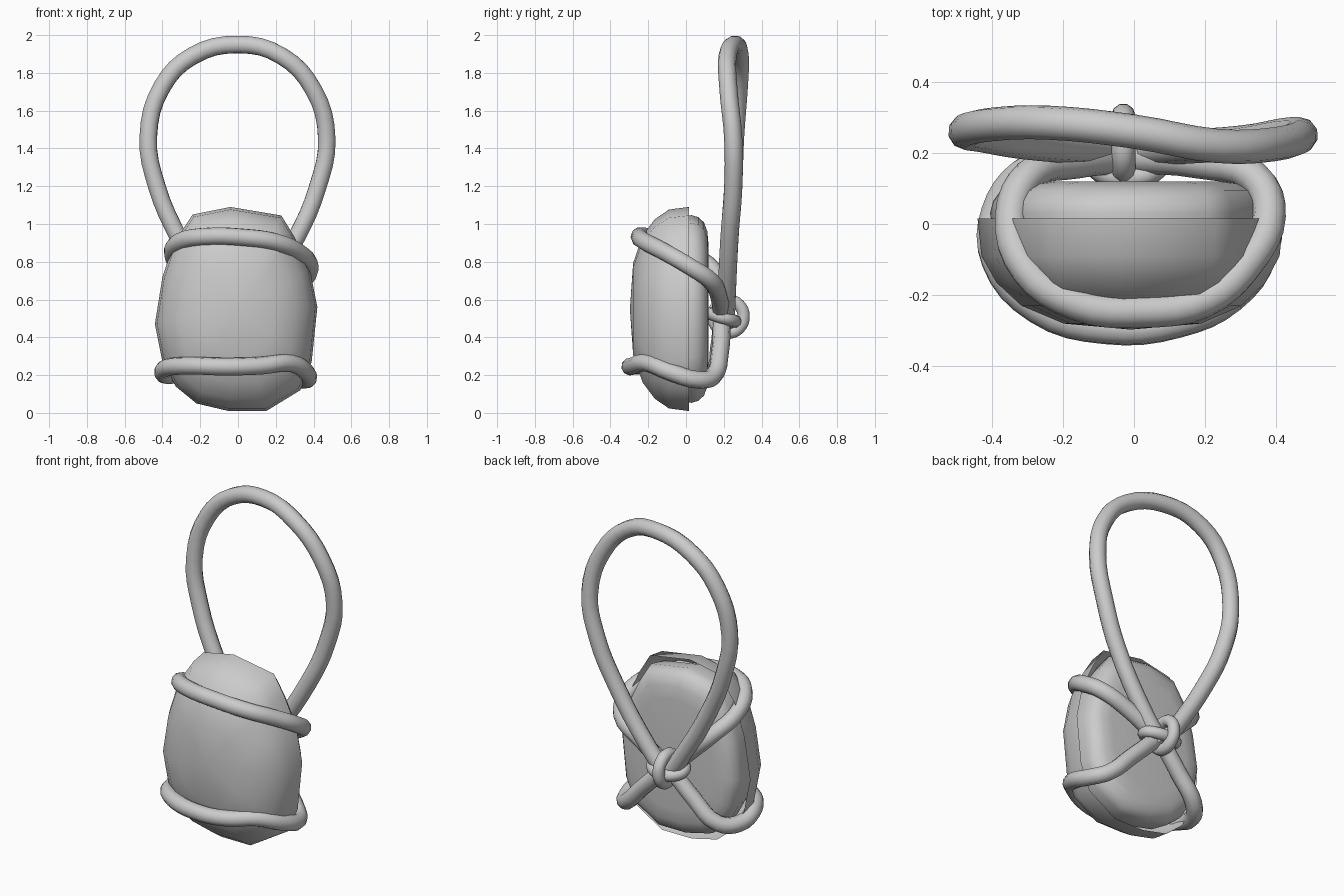
import bpy, bmesh
from math import sin, cos, pi

# Stone outline in x, z, seen from the front
OUTLINE = [(-0.04, 1.09), (0.23, 1.045), (0.30, 0.93), (0.38, 0.76), (0.42, 0.56),
           (0.39, 0.27), (0.33, 0.12), (0.15, 0.01), (-0.05, 0.01), (-0.22, 0.05),
           (-0.33, 0.14), (-0.40, 0.27), (-0.44, 0.47), (-0.40, 0.72), (-0.34, 0.90),
           (-0.24, 1.05)]


def dome(name, rings, tip_y, smooth_levels=0):
    """Scaled copies of the outline stacked along y, closed by a tip."""
    bm = bmesh.new()
    loops = [[bm.verts.new((x * s, y, 0.55 + (z - 0.55) * s)) for x, z in OUTLINE]
             for s, y in rings]
    n = len(OUTLINE)
    for a, b in zip(loops, loops[1:]):
        for i in range(n):
            bm.faces.new((a[i], a[(i + 1) % n], b[(i + 1) % n], b[i]))
    tip = bm.verts.new((-0.01, tip_y, 0.55))
    for i in range(n):
        bm.faces.new((loops[-1][i], loops[-1][(i + 1) % n], tip))
    bmesh.ops.recalc_face_normals(bm, faces=bm.faces)
    for f in bm.faces:
        f.smooth = True
    mesh = bpy.data.meshes.new(name)
    bm.to_mesh(mesh)
    bm.free()
    ob = bpy.data.objects.new(name, mesh)
    bpy.context.collection.objects.link(ob)
    return ob


def rope(name, pts, radius, closed=False):
    cu = bpy.data.curves.new(name, 'CURVE')
    cu.dimensions = '3D'
    cu.bevel_depth = radius
    cu.bevel_resolution = 3
    cu.resolution_u = 4
    cu.use_fill_caps = True
    sp = cu.splines.new('BEZIER')
    sp.bezier_points.add(len(pts) - 1)
    for bp, p in zip(sp.bezier_points, pts):
        bp.co = p
        bp.handle_left_type = bp.handle_right_type = 'AUTO'
    sp.use_cyclic_u = closed
    sp.use_smooth = True
    ob = bpy.data.objects.new(name, cu)
    bpy.context.collection.objects.link(ob)
    return ob


# Open front shell
dome("front_shell", [(1, 0.015), (0.975, -0.09), (0.88, -0.165), (0.72, -0.23),
                     (0.45, -0.28)], -0.297)

# Smaller rounded body showing at the back
dome("back_body", [(0.88, -0.08), (0.92, 0.03), (0.90, 0.065), (0.85, 0.095),
                   (0.76, 0.113), (0.62, 0.12)], 0.12)

# Large carrying loop, both legs running into the knot
rope("hanging_loop", [
    (-0.03, 0.21, 0.47), (-0.12, 0.215, 0.60), (-0.31, 0.23, 0.92), (-0.43, 0.25, 1.20),
    (-0.475, 0.26, 1.46), (-0.40, 0.28, 1.73), (-0.24, 0.285, 1.89), (0, 0.26, 1.95),
    (0.23, 0.22, 1.89), (0.40, 0.225, 1.71), (0.47, 0.25, 1.45), (0.42, 0.25, 1.19),
    (0.31, 0.23, 0.93), (0.10, 0.215, 0.60), (-0.01, 0.21, 0.47)], 0.048)

# Upper wrap around the stone
rope("upper_band", [
    (-0.03, 0.19, 0.50), (-0.16, 0.175, 0.63), (-0.29, 0.14, 0.76), (-0.345, 0.02, 0.84),
    (-0.30, -0.13, 0.91), (-0.16, -0.225, 0.935), (0.02, -0.245, 0.93),
    (0.20, -0.215, 0.905), (0.32, -0.11, 0.85), (0.38, 0.02, 0.775),
    (0.34, 0.13, 0.70), (0.18, 0.175, 0.61), (-0.01, 0.19, 0.50)], 0.047)

# Lower wrap around the stone
rope("lower_band", [
    (-0.03, 0.19, 0.50), (-0.17, 0.175, 0.35), (-0.31, 0.14, 0.22), (-0.385, 0.03, 0.20),
    (-0.385, -0.10, 0.235), (-0.27, -0.235, 0.25), (-0.08, -0.292, 0.245),
    (0.12, -0.275, 0.25), (0.27, -0.205, 0.265), (0.36, -0.08, 0.215),
    (0.36, 0.06, 0.175), (0.30, 0.14, 0.19), (0.17, 0.18, 0.32),
    (-0.01, 0.19, 0.50)], 0.047)

# Knot: one level loop and one upright loop crossing it
rope("knot_level_loop", [(-0.02 + 0.10 * cos(a), 0.195 + 0.065 * sin(a), 0.505 - 0.02 * sin(a))
                         for a in [i * pi / 4 for i in range(8)]], 0.034, True)
rope("knot_upright_loop", [(-0.03, 0.225 + 0.08 * cos(a), 0.51 + 0.085 * sin(a))
                           for a in [i * pi / 4 for i in range(8)]], 0.034, True)
